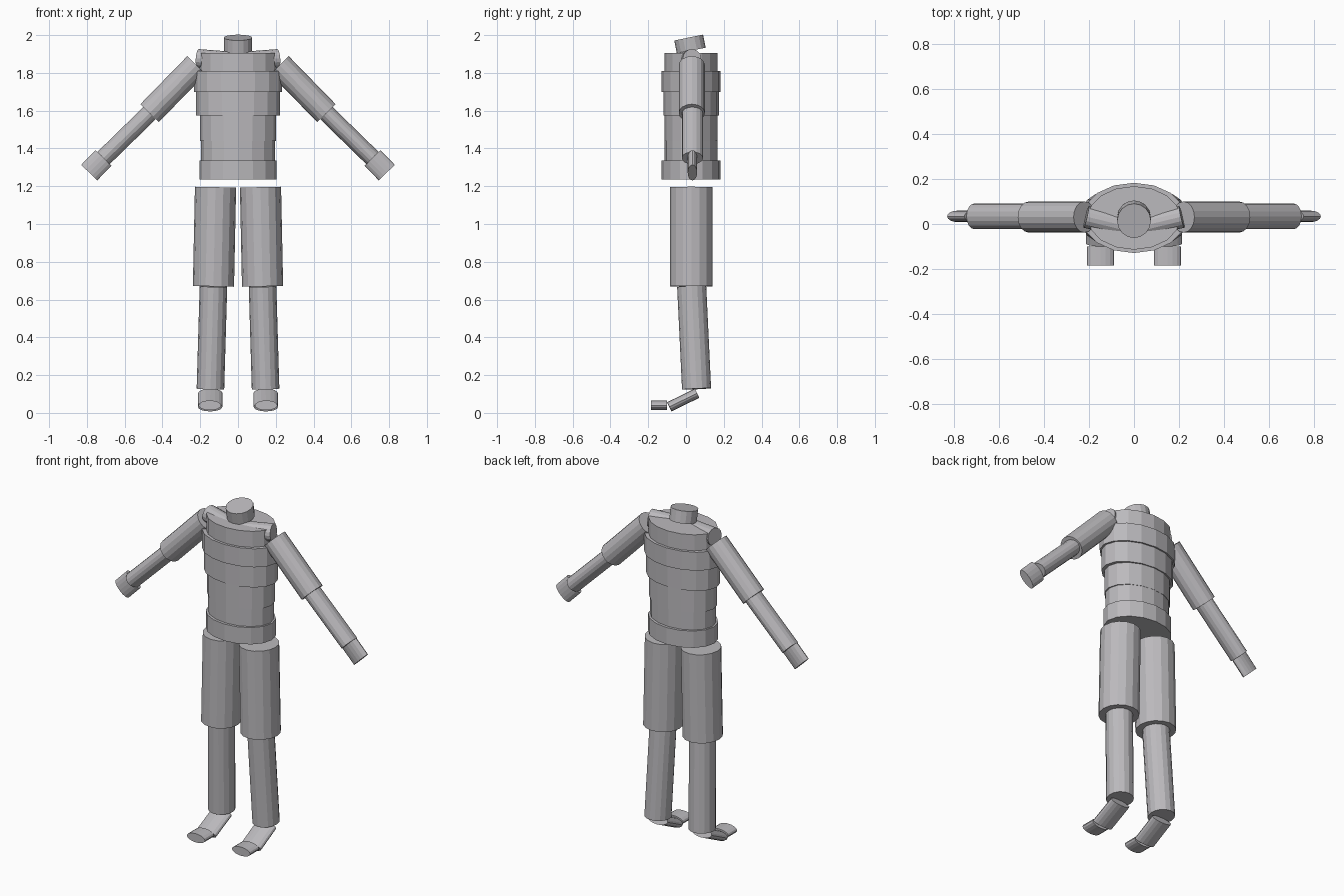
import bpy, bmesh, math
from mathutils import Vector

if "Cube" in bpy.data.objects:
    bpy.data.objects.remove(bpy.data.objects["Cube"])

SIDES = 16
grey = bpy.data.materials.new("plain_grey")
grey.diffuse_color = (0.50, 0.49, 0.51, 1)
grey.use_nodes = True
grey.node_tree.nodes["Principled BSDF"].inputs["Base Color"].default_value = grey.diffuse_color


def segment(name, a, b, r_hint, r_other, hint):
    """Capped elliptical cylinder from a to b; r_hint is the radius along hint."""
    a, b = Vector(a), Vector(b)
    d = (b - a).normalized()
    u = Vector(hint)
    u = (u - d * u.dot(d)).normalized()
    v = d.cross(u)
    bm = bmesh.new()
    rings = []
    for c in (a, b):
        ring = []
        for i in range(SIDES):
            t = 2 * math.pi * i / SIDES
            ring.append(bm.verts.new(c + u * r_hint * math.cos(t) + v * r_other * math.sin(t)))
        rings.append(ring)
    lo, hi = rings
    for i in range(SIDES):
        j = (i + 1) % SIDES
        bm.faces.new((lo[i], lo[j], hi[j], hi[i]))
    bm.faces.new(lo[::-1])
    bm.faces.new(hi)
    bmesh.ops.recalc_face_normals(bm, faces=bm.faces)
    me = bpy.data.meshes.new(name)
    bm.to_mesh(me)
    bm.free()
    me.materials.append(grey)
    ob = bpy.data.objects.new(name, me)
    bpy.context.collection.objects.link(ob)
    return ob


X, Y = (1, 0, 0), (0, 1, 0)

# Torso: stacked elliptical bands (name, bottom, top, x radius, y radius)
for name, z0, z1, rx, ry in (
    ("pelvis", 1.235, 1.335, 0.205, 0.156),
    ("lower_waist", 1.335, 1.44, 0.195, 0.140),
    ("upper_waist", 1.44, 1.575, 0.202, 0.141),
    ("lower_chest", 1.575, 1.70, 0.222, 0.147),
    ("upper_chest", 1.70, 1.81, 0.233, 0.156),
    ("shoulder_band", 1.81, 1.905, 0.206, 0.141),
):
    segment(name, (0, 0.027, z0), (0, 0.027, z1), rx, ry, X)

# Neck, leaning forward
segment("neck", (0, 0.028, 1.918), (0, 0.014, 1.987), 0.075, 0.078, X)

# Limbs, repeated on both sides
for s, side in ((-1, "left"), (1, "right")):
    def limb(part, a, b, r1, r2, hint):
        segment(side + "_" + part, (s * a[0], a[1], a[2]), (s * b[0], b[1], b[2]), r1, r2, hint)

    # Collarbone and arm
    limb("collarbone", (0.03, -0.012, 1.862), (0.212, 0.032, 1.876), 0.050, 0.050, Y)
    limb("upper_arm", (0.22, 0.031, 1.841), (0.468, 0.031, 1.587), 0.069, 0.068, Y)
    limb("forearm", (0.468, 0.034, 1.587), (0.712, 0.034, 1.349), 0.056, 0.046, Y)
    limb("hand", (0.712, 0.034, 1.349), (0.788, 0.034, 1.272), 0.025, 0.059, Y)
    # Leg and foot
    limb("thigh", (0.119, 0.028, 1.195), (0.130, 0.028, 0.670), 0.109, 0.113, X)
    limb("shin", (0.130, 0.030, 0.670), (0.146, 0.056, 0.127), 0.073, 0.077, X)
    limb("foot", (0.146, 0.058, 0.104), (0.148, -0.088, 0.032), 0.065, 0.027, X)
    limb("toes", (0.149, -0.100, 0.040), (0.149, -0.184, 0.040), 0.060, 0.026, X)
